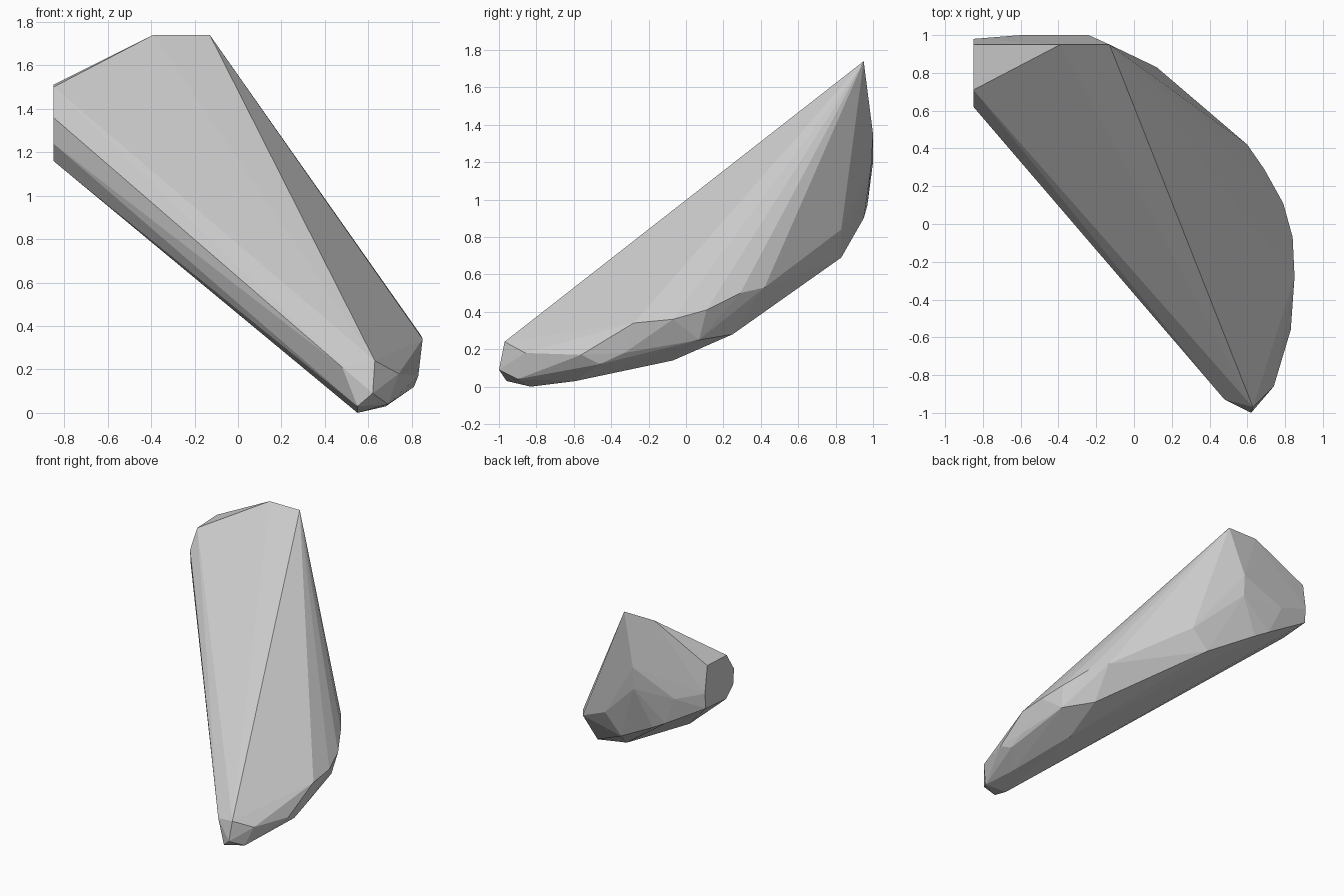
import bpy
import bmesh
from mathutils import Vector

# Remove only the default object
default_object = bpy.data.objects.get("Cube")
if default_object is not None:
    bpy.data.objects.remove(default_object, do_unlink=True)


def make_material(name, value):
    """Create a plain matte grey material."""
    material = bpy.data.materials.new(name)
    material.use_nodes = True
    colour = (value, value, value, 1)
    material.diffuse_color = colour
    shader = material.node_tree.nodes["Principled BSDF"]
    shader.inputs["Base Color"].default_value = colour
    shader.inputs["Roughness"].default_value = .9
    return material


def hull_object(name, outlines, material):
    """Wrap corner outlines in a faceted convex skin."""
    mesh = bpy.data.meshes.new(name)
    builder = bmesh.new()
    for outline in outlines:
        for corner in outline:
            builder.verts.new(Vector(corner))
    result = bmesh.ops.convex_hull(builder, input=builder.verts[:])
    # Discard corners that ended up inside the skin
    unused = {item for key in ("geom_interior", "geom_unused")
              for item in result[key]
              if isinstance(item, bmesh.types.BMVert)}
    bmesh.ops.delete(builder, geom=list(unused), context="VERTS")
    bmesh.ops.recalc_face_normals(builder, faces=builder.faces[:])
    builder.to_mesh(mesh)
    builder.free()
    mesh.materials.append(material)
    for polygon in mesh.polygons:
        polygon.use_smooth = False
    shard = bpy.data.objects.new(name, mesh)
    bpy.context.collection.objects.link(shard)
    return shard


# Flat cut end of the shard, all at one x position
cut_x = -.85
cut_profile = [(.71, 1.5), (.62, 1.36), (.63, 1.24), (.72, 1.16),
               (.97, 1.18), (.98, 1.3), (.95, 1.51)]
cut_end = [(cut_x, y, z) for y, z in cut_profile]

# Short ridge at the top
ridge = [(x, .95, 1.74) for x in (-.39, -.13)]

# Blunt lower nose
nose = [(.63, -.97, .24), (.62, -1, .09), (.48, -.93, .21),
        (.55, -.96, .03), (.55, -.83, 0), (.74, -.86, .18),
        (.69, -.9, .04)]

# Curved rim along the side
rim = [(.83, -.56, .17), (.85, -.28, .34), (.84, -.07, .36),
       (.79, .11, .41), (.69, .29, .5), (.6, .42, .53),
       (.12, .83, .84)]

# Rounded underside below the rim
belly = [(.68, -.59, .03), (.81, -.46, .12), (.82, -.33, .18),
         (.56, -.07, .14), (.76, .07, .25), (.59, .25, .28),
         (-.02, .83, .69)]

# Bulging back
back = [(-.24, 1, 1.35), (-.6, 1, 1.2), (-.24, .99, 1.18),
        (-.38, .95, .9), (-.5, .97, .97)]

stone_grey = make_material("stone grey", .6)
hull_object("stone_shard", [cut_end, ridge, nose, rim, belly, back], stone_grey)
